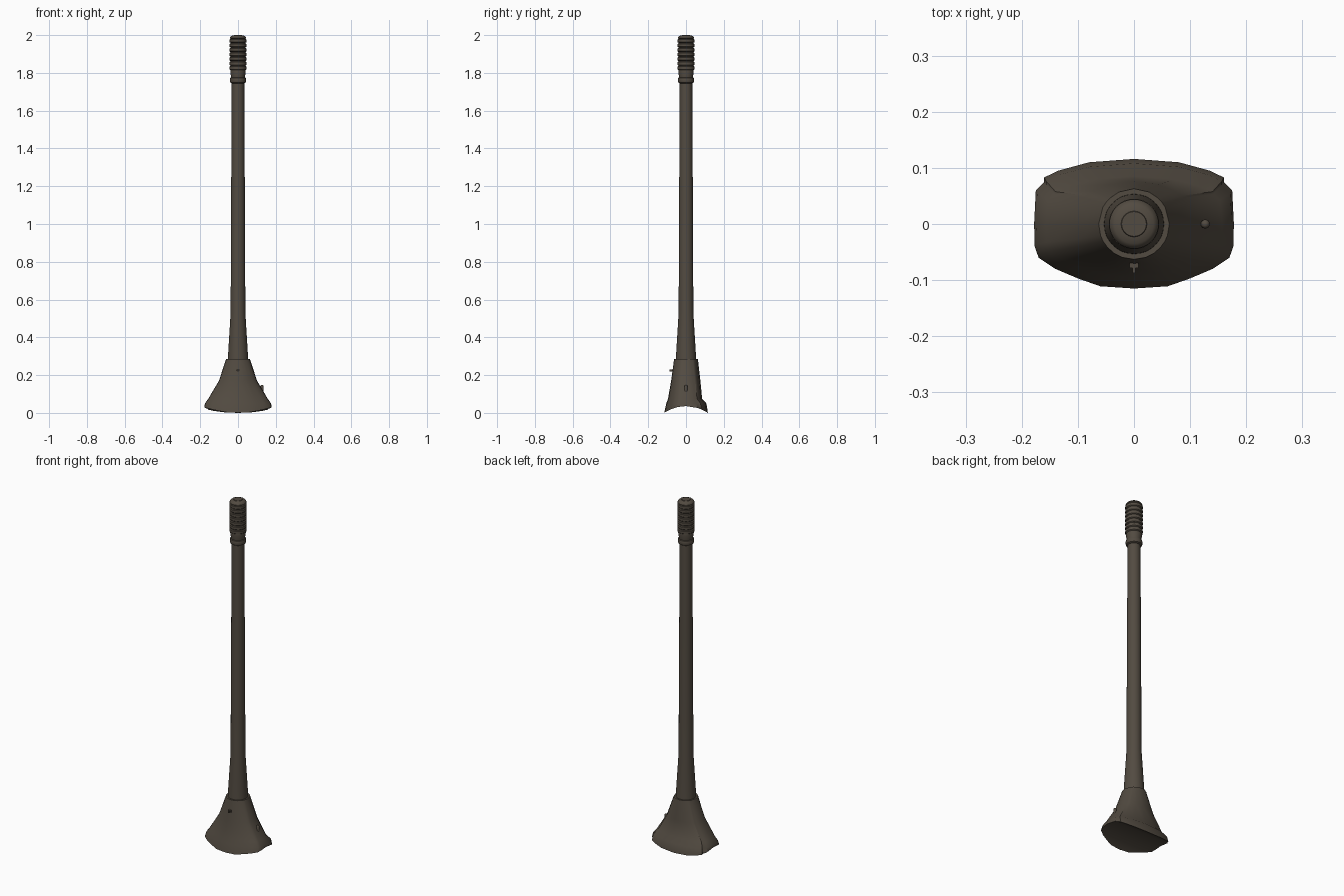
import bpy, bmesh, math
from mathutils import Matrix

cube = bpy.data.objects.get("Cube")
if cube:
    bpy.data.objects.remove(cube, do_unlink=True)

COLOUR = (0.085, 0.07, 0.053, 1)
brown = bpy.data.materials.new("dark_brown")
brown.use_nodes = True
brown.diffuse_color = COLOUR
bsdf = brown.node_tree.nodes["Principled BSDF"]
bsdf.inputs["Base Color"].default_value = COLOUR
bsdf.inputs["Roughness"].default_value = 0.7


def finish(bm, name, angle=35):
    bmesh.ops.recalc_face_normals(bm, faces=bm.faces)
    mesh = bpy.data.meshes.new(name)
    bm.to_mesh(mesh)
    bm.free()
    mesh.materials.append(brown)
    obj = bpy.data.objects.new(name, mesh)
    bpy.context.collection.objects.link(obj)
    bpy.ops.object.select_all(action='DESELECT')
    obj.select_set(True)
    bpy.context.view_layer.objects.active = obj
    bpy.ops.object.shade_smooth_by_angle(angle=math.radians(angle))
    return obj


def bridge(bm, rings):
    for low, high in zip(rings, rings[1:]):
        n = len(low)
        for i in range(n):
            j = (i + 1) % n
            bm.faces.new((low[i], low[j], high[j], high[i]))


def lathe(name, profile, sides=32, x=0, y=0):
    bm = bmesh.new()
    rings = []
    for r, z in profile:
        angles = [2 * math.pi * i / sides for i in range(sides)]
        rings.append([bm.verts.new((x + r * math.cos(a), y + r * math.sin(a), z)) for a in angles])
    bridge(bm, rings)
    bm.faces.new(rings[0])
    bm.faces.new(rings[-1])
    return finish(bm, name)


def box(bm, size, centre):
    bmesh.ops.create_cube(bm, size=1, matrix=Matrix.Translation(centre) @ Matrix.Diagonal((*size, 1)))


# Flared base: round collar lofted to a wide outline with an arched underside
half = [(0, -0.115), (0.06, -0.111), (0.10, -0.097), (0.14, -0.08), (0.17, -0.06),
        (0.177, -0.04), (0.178, 0), (0.175, 0.06), (0.16, 0.075), (0.16, 0.083),
        (0.135, 0.095), (0.08, 0.11), (0, 0.116)]
outline = half + [(-x, y) for x, y in half[-2:0:-1]]
COLLAR = 0.063
# height, then spread sideways, to the front and to the back
levels = [(0.285, 0, 0, 0), (0.17, 0.33, 0.3, 0.25), (0.075, 0.82, 0.62, 0.42),
          (0.05, 0.97, 0.8, 0.85), (None, 1, 1, 1)]
bm = bmesh.new()
rings = []
for z, side, front, back in levels:
    ring = []
    for x, y in outline:
        a = math.atan2(y / 0.115, x / 0.178)
        cx, cy = COLLAR * math.cos(a), COLLAR * math.sin(a)
        depth = front if y < 0 else back
        height = 0.036 * (1 - (y / 0.116) ** 2) if z is None else z
        ring.append(bm.verts.new((cx + (x - cx) * side, cy + (y - cy) * depth, height)))
    rings.append(ring)
bridge(bm, rings)
bm.faces.new(rings[0])
rim, n = rings[-1], len(outline)
for i in range(len(half) - 1):
    corners = (rim[i], rim[i + 1], rim[-i - 1], rim[-i % n])
    bm.faces.new(list(dict.fromkeys(corners)))
finish(bm, "flared_base", 40)

# Tapered shaft
lathe("shaft", [(0.054, 0.27), (0.053, 0.30), (0.039, 0.53), (0.036, 1.2), (0.033, 1.76)])

# Collar ring below the grip
lathe("collar_ring", [(0.033, 1.745), (0.041, 1.75), (0.043, 1.757),
                      (0.043, 1.767), (0.041, 1.774), (0.033, 1.778)])

# Ribbed grip with a domed end
grip = [(0.033, 1.755), (0.036, 1.775), (0.041, 1.805)]
for i in range(7):
    z = 1.815 + i * 0.024
    grip += [(0.040, z), (0.045, z + 0.004), (0.045, z + 0.018), (0.040, z + 0.021)]
grip += [(0.044, 1.984), (0.041, 1.991), (0.035, 1.996), (0.023, 1.998), (0.022, 2.0)]
lathe("ribbed_grip", grip)

# Small peg on the left flank
lathe("side_peg", [(0.008, 0.105), (0.008, 0.142), (0.006, 0.146), (0.003, 0.148)], 16, x=0.127)

# T-shaped stud on the front
bm = bmesh.new()
box(bm, (0.016, 0.01, 0.012), (0, -0.073, 0.225))
box(bm, (0.005, 0.025, 0.012), (0, -0.0745, 0.225))
finish(bm, "front_stud")
